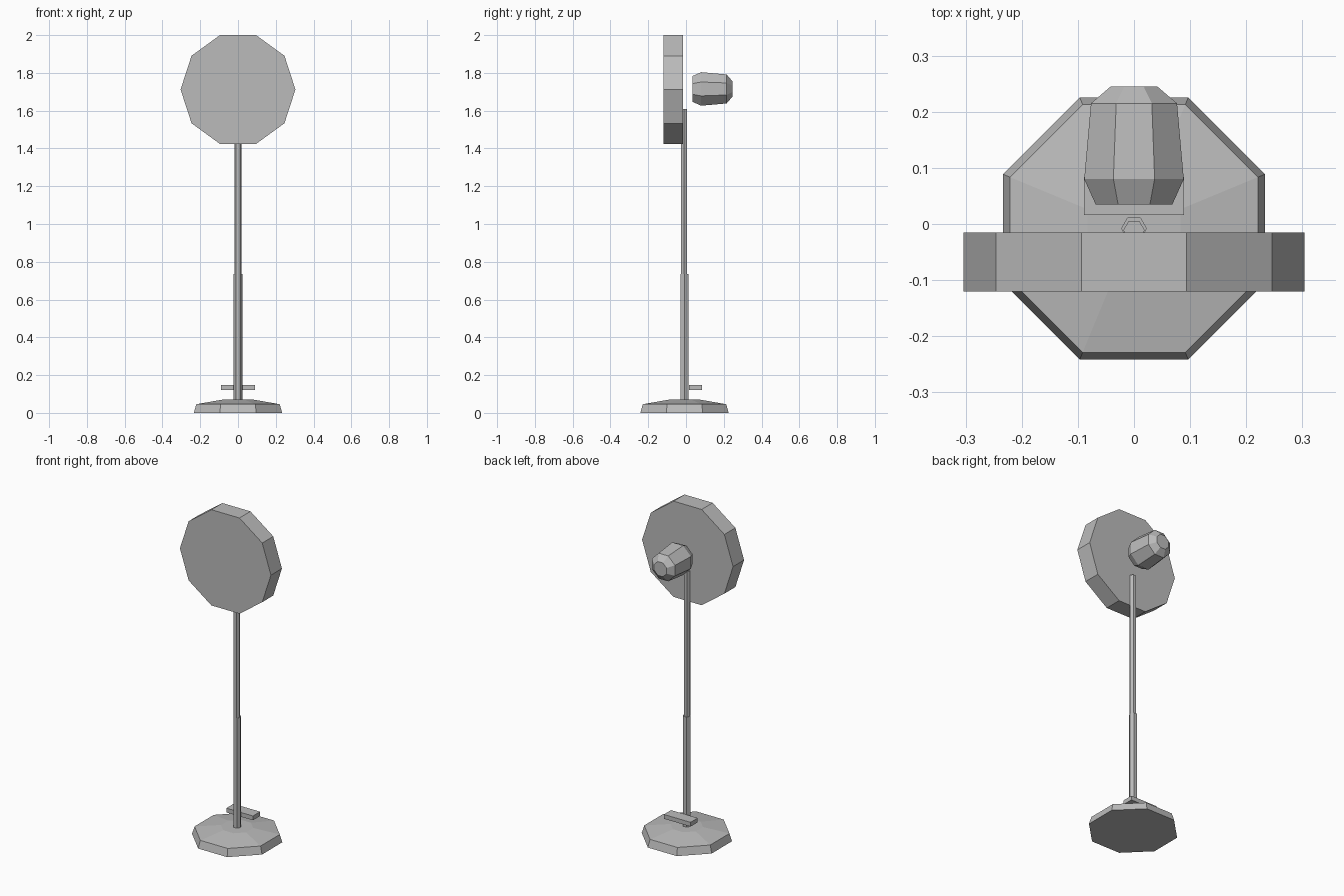
import bpy, bmesh, math
from mathutils import Matrix

cube = bpy.data.objects.get("Cube")
if cube:
    bpy.data.objects.remove(cube, do_unlink=True)

# Single grey finish
grey = bpy.data.materials.new("plain_grey")
grey.use_nodes = True
grey.diffuse_color = (0.5, 0.5, 0.5, 1)
grey.node_tree.nodes["Principled BSDF"].inputs["Base Color"].default_value = (0.5, 0.5, 0.5, 1)


def finish(name, bm):
    bmesh.ops.recalc_face_normals(bm, faces=bm.faces)
    mesh = bpy.data.meshes.new(name)
    bm.to_mesh(mesh)
    bm.free()
    mesh.materials.append(grey)
    obj = bpy.data.objects.new(name, mesh)
    bpy.context.collection.objects.link(obj)
    return obj


def lathe(name, sides, profile, centre, turn=0.0, along_y=False):
    """Stack of polygon rings (radius, distance along the axis), capped at both ends."""
    bm = bmesh.new()
    rings = []
    for radius, dist in profile:
        angles = [turn + 2 * math.pi * i / sides for i in range(sides)]
        rings.append([bm.verts.new((radius * math.cos(a), radius * math.sin(a), dist))
                      for a in angles])
    for low, high in zip(rings, rings[1:]):
        for i in range(sides):
            j = (i + 1) % sides
            bm.faces.new((low[i], low[j], high[j], high[i]))
    bm.faces.new(rings[0][::-1])
    bm.faces.new(rings[-1])
    if along_y:
        bm.transform(Matrix.Rotation(-math.pi / 2, 4, 'X'))
    bm.transform(Matrix.Translation(centre))
    return finish(name, bm)


def box(name, size, centre):
    bm = bmesh.new()
    bmesh.ops.create_cube(bm, size=1)
    bm.transform(Matrix.Translation(centre) @ Matrix.Diagonal((*size, 1)))
    return finish(name, bm)


EIGHTH = math.pi / 8
AXIS_Y = -0.008
HEAD_Z = 1.712

# Weighted foot and telescoping pole
lathe("base", 8, [(0.253, 0), (0.239, 0.046), (0.09, 0.07)], (0, AXIS_Y, 0), EIGHTH)
lathe("lower_pole", 6, [(0.023, 0.06), (0.023, 0.735)], (0, AXIS_Y, 0))
lathe("upper_pole", 6, [(0.019, 0.73), (0.019, 1.61)], (0, AXIS_Y - 0.003, 0))

# Switch panel behind the pole
box("switch_panel", (0.178, 0.068, 0.026), (0, 0.05, 0.135))

# Fan cage and the motor housing behind it
lathe("fan_cage", 10, [(0.304, -0.12), (0.304, -0.015)], (0, 0, HEAD_Z), 0, True)
lathe("motor_housing", 8, [(0.074, 0.035), (0.096, 0.08), (0.083, 0.215), (0.045, 0.245)],
      (0, 0, HEAD_Z + 0.003), EIGHTH, True)
